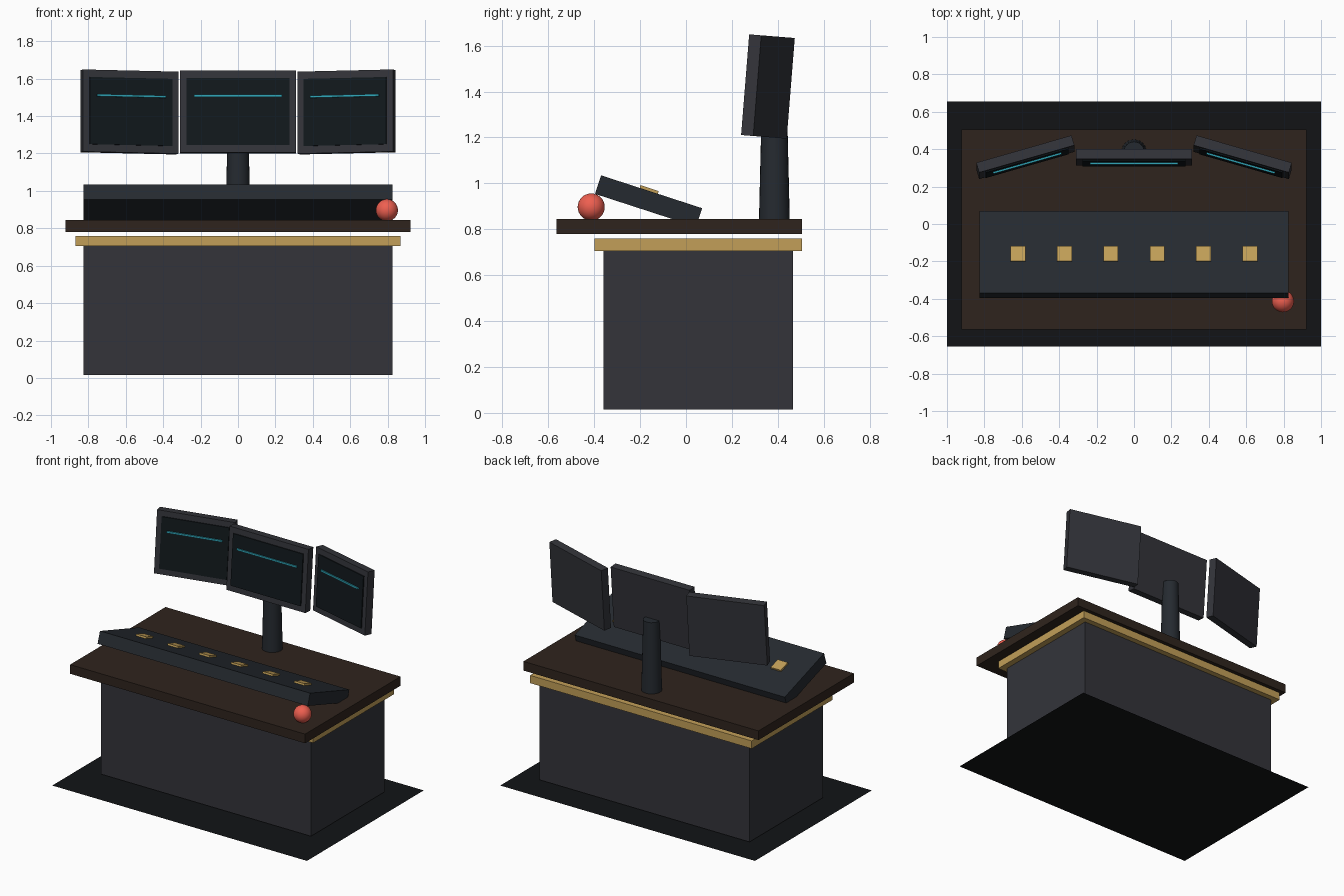
import bpy
from math import radians
from mathutils import Matrix, Vector

cube = bpy.data.objects.get("Cube")
if cube:
    bpy.data.objects.remove(cube, do_unlink=True)


def material(name, hex_code):
    """Material from an sRGB hex colour."""
    srgb = [int(hex_code[i:i + 2], 16) / 255 for i in (0, 2, 4)]
    rgba = [c / 12.92 if c < 0.04 else ((c + 0.055) / 1.055) ** 2.4 for c in srgb] + [1]
    mat = bpy.data.materials.new(name)
    mat.use_nodes = True
    mat.diffuse_color = rgba
    mat.node_tree.nodes["Principled BSDF"].inputs["Base Color"].default_value = rgba
    return mat


FLOOR = material("floor_black", "121416")
PANEL = material("panel_grey", "33343a")
BRASS = material("brass", "c29f58")
WOOD = material("dark_wood", "2f241d")
CONSOLE = material("console_slate", "252a30")
FRAME = material("frame_grey", "33343a")
SCREEN = material("screen_black", "11181c")
CYAN = material("cyan", "2fa3b5")
RED = material("red", "ee5f50")


def finish(name, mat):
    obj = bpy.context.object
    obj.name = name
    obj.data.materials.append(mat)
    return obj


def box(name, size, centre, mat, frame=Matrix()):
    """Box of a given size, placed in a local frame."""
    bpy.ops.mesh.primitive_cube_add(size=1)
    obj = finish(name, mat)
    obj.data.transform(Matrix.Diagonal((*size, 1)))
    obj.matrix_world = frame @ Matrix.Translation(centre)
    return obj


# Floor mat
bpy.ops.mesh.primitive_plane_add(size=1)
floor = finish("floor_mat", FLOOR)
floor.data.transform(Matrix.Diagonal((2, 1.31, 1, 1)))

# Desk body
box("pedestal", (1.65, 0.825, 0.69), (0, 0.053, 0.36), PANEL)
box("brass_trim", (1.74, 0.905, 0.055), (0, 0.053, 0.732), BRASS)
box("desktop", (1.845, 1.07, 0.065), (0, -0.03, 0.812), WOOD)

# Sloping control console with a row of keys
slope = Matrix.Translation((0, -0.163, 0.923)) @ Matrix.Rotation(radians(-18), 4, 'X')
box("console", (1.65, 0.463, 0.085), (0, 0, 0), CONSOLE, slope)
for i in range(6):
    box(f"key_{i + 1}", (0.08, 0.083, 0.02), ((i - 2.5) * 0.2485, -0.013, 0.045), BRASS, slope)

# Red ball at the front left corner
bpy.ops.mesh.primitive_uv_sphere_add(segments=32, ring_count=16, radius=0.059,
                                     location=(0.796, -0.413, 0.897))
finish("ball", RED)
bpy.ops.object.shade_smooth()

# Tapered monitor post
bpy.ops.mesh.primitive_cone_add(vertices=24, radius1=0.067, radius2=0.055, depth=0.5,
                                location=(0, 0.385, 1.095))
finish("monitor_post", CONSOLE)
bpy.ops.object.shade_smooth_by_angle(angle=radians(40))


# Monitors, the outer two turned inward
def monitor(side, x, width, turn):
    tilt = Matrix.Rotation(-0.08, 4, 'X') @ Matrix.Rotation(turn, 4, 'Z')
    frame = Matrix.Translation(Vector((x, 0.357, 1.422))) @ tilt
    box(f"{side}_monitor_frame", (width, 0.055, 0.44), (0, 0, 0), FRAME, frame)
    box(f"{side}_screen", (width - 0.07, 0.012, 0.36), (0, -0.029, 0), SCREEN, frame)
    box(f"{side}_screen_line", (width - 0.15, 0.016, 0.012), (0, -0.037, 0.083), CYAN, frame)


monitor("centre", 0, 0.62, 0)
monitor("right", -0.581, 0.53, 0.28)
monitor("left", 0.581, 0.53, -0.28)
